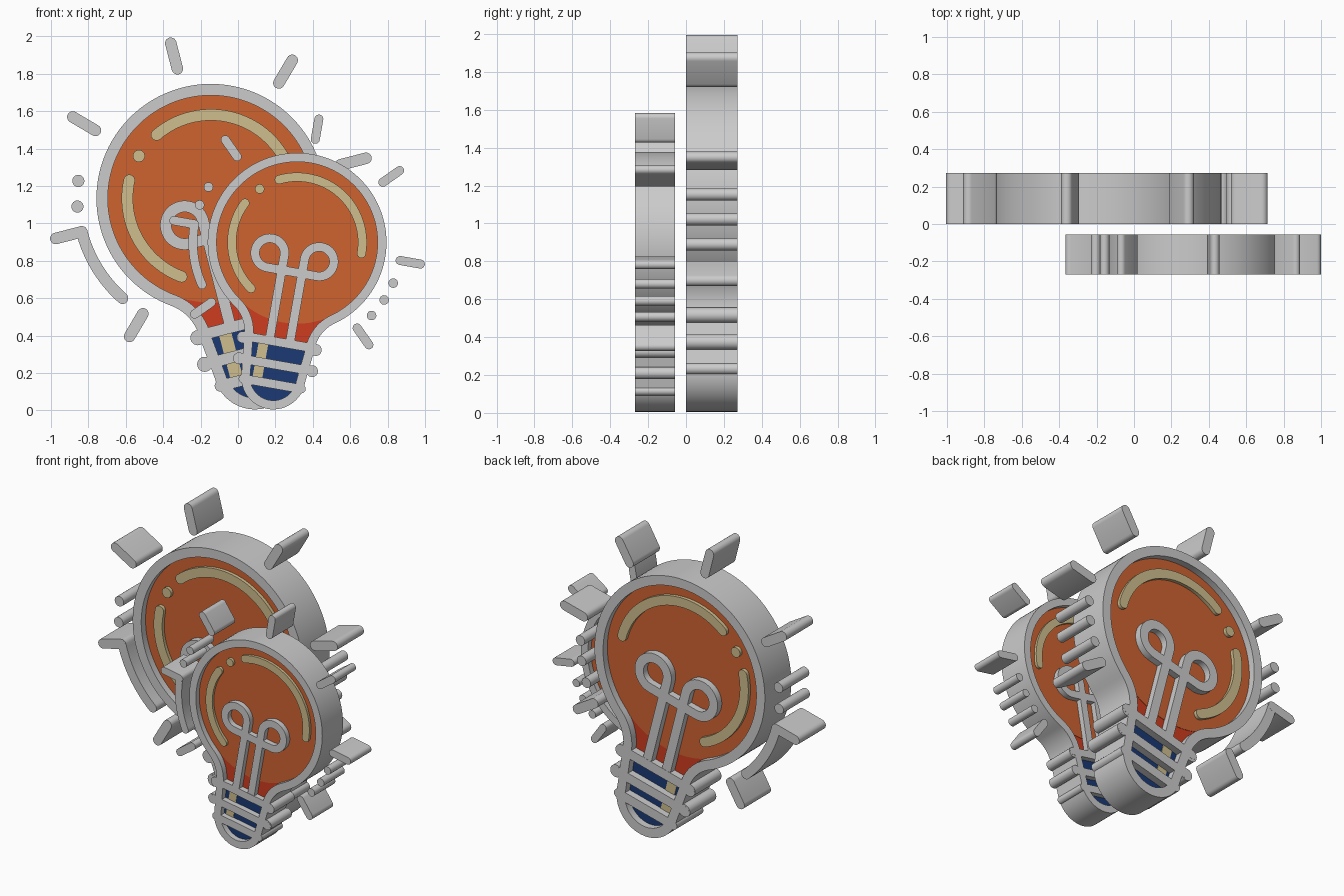
import bpy, bmesh
from math import sin, cos, pi, radians, sqrt, atan2
from mathutils import Vector

if "Cube" in bpy.data.objects:
    bpy.data.objects.remove(bpy.data.objects["Cube"], do_unlink=True)


def material(name, rgb):
    m = bpy.data.materials.new(name)
    m.use_nodes = True
    m.diffuse_color = (*rgb, 1)
    m.node_tree.nodes["Principled BSDF"].inputs["Base Color"].default_value = (*rgb, 1)
    return m


GREY = material("light grey", (0.6, 0.6, 0.6))
ORANGE = material("orange", (0.62, 0.125, 0.03))
RED = material("red", (0.62, 0.045, 0.014))
CREAM = material("cream", (0.62, 0.51, 0.27))
BLUE = material("navy blue", (0.011, 0.042, 0.175))

# Each bulb: location, globe radius, tilt in degrees
BULBS = {"large": ((-0.145, 0.136, 1.134), 0.612, 14.5),
         "small": ((0.316, -0.163, 0.899), 0.478, -10)}


def arc(cx, cz, r, a0, a1, n=24):
    """Points on an arc, angles in degrees."""
    angles = [radians(a0 + (a1 - a0) * i / n) for i in range(n + 1)]
    return [(cx + r * cos(a), cz + r * sin(a)) for a in angles]


def disc(cx, cz, r, n=24):
    return arc(cx, cz, r, 0, 360, n)[:-1]


def polar(r, deg):
    return (r * cos(radians(deg)), r * sin(radians(deg)))


def mirror(points):
    return [(-x, z) for x, z in points]


def stroke(path, w=0.05):
    """Outline of a round-ended line of half width w."""
    p = [Vector(q) for q in path]
    left, right = [], []
    for i, q in enumerate(p):
        t = (p[min(i + 1, len(p) - 1)] - p[max(i - 1, 0)]).normalized()
        side = Vector((-t.y, t.x)) * w
        left.append(tuple(q + side))
        right.append(tuple(q - side))
    caps = []
    for end, nxt in ((p[-1], p[-2]), (p[0], p[1])):
        d = end - nxt
        a = atan2(d.y, d.x) * 180 / pi
        caps.append(arc(end.x, end.y, w, a + 90, a - 90, 10)[1:-1])
    return left + caps[0] + right[::-1] + caps[1]


def part(name, shapes, half, mat):
    """Extrude outlines (or outline + hole pairs) to +-half; place in both bulbs."""
    bm = bmesh.new()
    for s in shapes:
        loops = s if isinstance(s, tuple) else (s,)
        sides = []
        for loop in loops:
            front, back = ([bm.verts.new((x, y, z)) for x, z in loop] for y in (-half, half))
            sides.append((front, back))
            for i in range(len(loop)):
                bm.faces.new((front[i - 1], front[i], back[i], back[i - 1]))
        if len(loops) == 1:
            for ring in sides[0]:
                bm.faces.new(ring)
        else:
            for outer, inner in zip(*sides):
                for i in range(len(outer)):
                    bm.faces.new((outer[i - 1], outer[i], inner[i], inner[i - 1]))
    bmesh.ops.recalc_face_normals(bm, faces=bm.faces)
    mesh = bpy.data.meshes.new(name)
    bm.to_mesh(mesh)
    bm.free()
    mesh.materials.append(mat)
    for label, (loc, r, tilt) in BULBS.items():
        ob = bpy.data.objects.new(label + "_" + name, mesh)
        bpy.context.collection.objects.link(ob)
        ob.location, ob.scale = loc, (r, r, r)
        ob.rotation_euler = (0, -radians(tilt), 0)
    bpy.ops.object.select_all(action='DESELECT')
    ob.select_set(True)
    bpy.context.view_layer.objects.active = ob
    bpy.ops.object.shade_smooth_by_angle(angle=radians(30))


DEPTH = 0.222     # half thickness of the frame
PANEL = 0.145     # half thickness of the recessed panels
FIL = 0.4         # neck fillet radius
NECK = 0.4        # neck half width
FX = NECK + FIL
FZ = -sqrt((1 + FIL) ** 2 - FX ** 2)
JOIN = atan2(FZ, FX) * 180 / pi
BASE_Z, BASE_R = -1.532, 0.36


# Right-hand sections of the bulb outline, moved inward by o
def globe(o):
    return arc(0, 0, 1 - o, 90, JOIN, 56)


def neck(o):
    return arc(FX, FZ, FIL + o, JOIN + 180, 180, 16)


def base(o):
    return arc(0, BASE_Z, BASE_R - o, 0, -90, 20)


def outline(o):
    half = globe(o)[:-1] + neck(o) + base(o)
    return half + mirror(half[1:-1])[::-1]


def both(half):
    return half + mirror(half)[::-1]


# Frame around the bulb
part("frame", [(outline(0), outline(0.1))], DEPTH, GREY)

# Recessed glass, neck and base panels
part("glass", [disc(0, 0, 0.91, 96)], PANEL + 0.004, ORANGE)
part("neck_panel", [both(neck(0.09))], PANEL, RED)
part("base_panel", [both([(NECK - 0.07, -1.135)] + base(0.09)[:-1])], PANEL, BLUE)

# Screw thread bars with rounded ends showing outside the frame
part("thread_bars", [stroke([(-w, z), (w, z)])
                     for w, z in ((0.42, -1.135), (0.42, -1.39), (0.33, -1.607))], DEPTH, GREY)
part("thread_ends", [disc(s * 0.415, z, 0.066)
                     for s in (-1, 1) for z in (-1.15, -1.39)], DEPTH - 0.001, GREY)
part("base_glints", [[(x, z0), (x + 0.11, z0), (x + 0.11, z1), (x, z1)]
                     for x, z0, z1 in ((-0.23, -1.36, -1.17), (-0.23, -1.58, -1.42))],
     PANEL + 0.006, CREAM)

# Filament: two stems curling into loops joined by a crossbar
loop = stroke(arc(-0.28, -0.17, 0.165, 0, 270, 40))
stem = stroke([(-0.115, -1.1), (-0.115, -0.17)])
bar = stroke([(-0.28, -0.335), (0.28, -0.335)])
part("filament", [loop, mirror(loop), stem, mirror(stem), bar], DEPTH - 0.002, GREY)

# Glass highlights
part("highlights", [stroke(arc(0, 0, 0.73, 116, 0, 48)),
                    stroke(arc(0, 0, 0.73, 153, 235, 36)),
                    disc(*polar(0.73, 135), 0.053)], 0.185, CREAM)

# Light rays all round except below, with dots and one curved dash
part("rays", [stroke([polar(1.17, a), polar(1.4, a)]) for a in range(-45, 226, 45)],
     DEPTH, GREY)
part("ray_dots", [disc(*polar(1.168, a), 0.053) for a in (158, 169, -13, -23.5, -34.5)],
     DEPTH, GREY)
part("curved_dash", [stroke(arc(0, 0, 1.165, 180, 214, 20))], DEPTH - 0.001, GREY)
